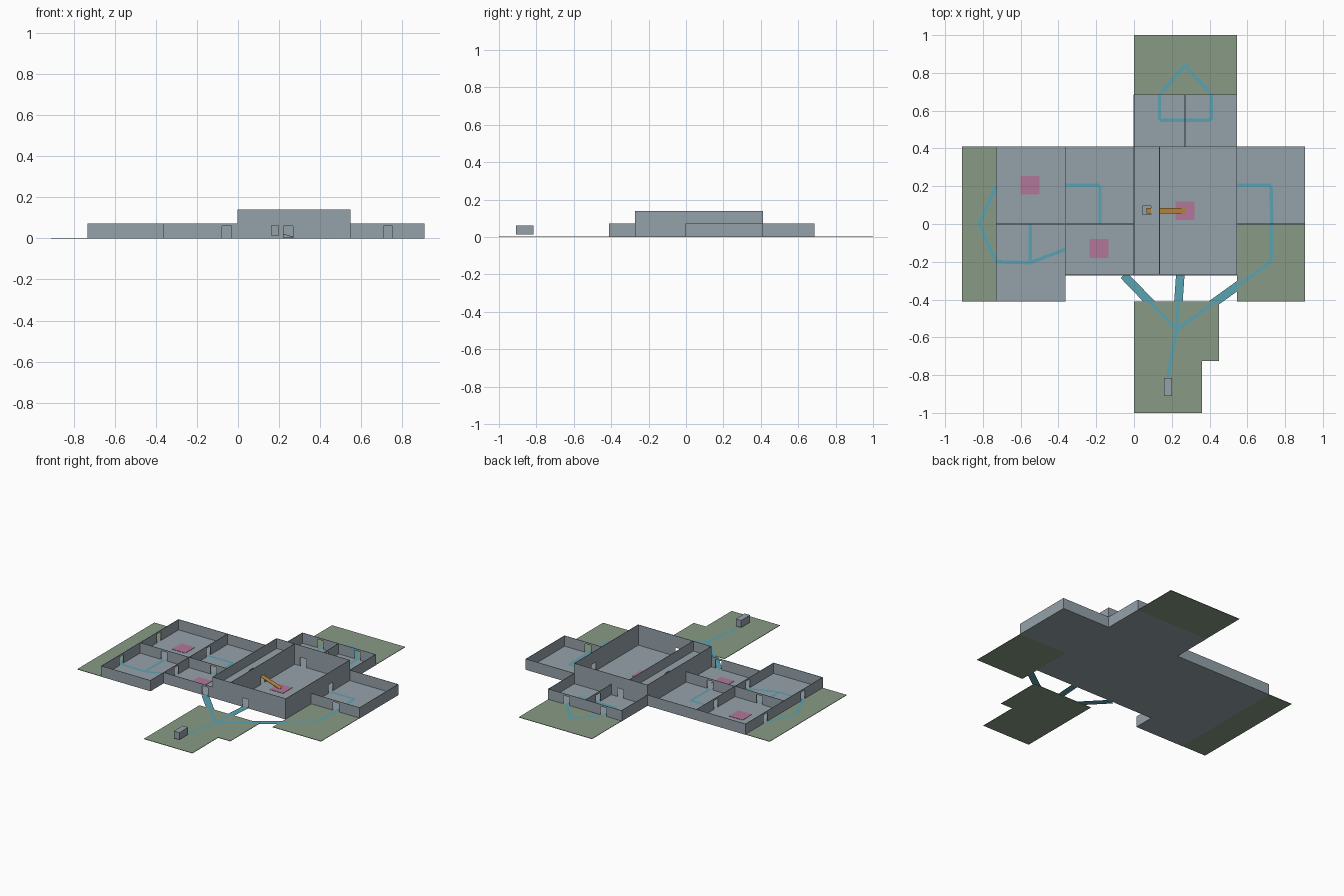
import bpy, bmesh, math
from mathutils import Vector

if "Cube" in bpy.data.objects:
    bpy.data.objects.remove(bpy.data.objects["Cube"])


def material(name, rgb):
    m = bpy.data.materials.new(name)
    m.diffuse_color = (*rgb, 1)
    m.use_nodes = True
    m.node_tree.nodes["Principled BSDF"].inputs["Base Color"].default_value = m.diffuse_color
    return m


GREY = material("wall_grey", (0.30, 0.36, 0.40))
GREEN = material("lawn_green", (0.25, 0.33, 0.235))
TEAL = material("path_teal", (0.10, 0.37, 0.45))
PINK = material("marker_pink", (0.45, 0.18, 0.32))
ORANGE = material("ramp_orange", (0.55, 0.26, 0.05))

LOW, TALL, MEZZ = 0.073, 0.14, 0.073   # wall heights and upper floor level
DOOR_W, DOOR_H = 0.045, 0.06
SLAB, THICK = 0.003, 0.003


def finish(bm, name, mat):
    me = bpy.data.meshes.new(name)
    bm.to_mesh(me)
    bm.free()
    me.materials.append(mat)
    ob = bpy.data.objects.new(name, me)
    bpy.context.collection.objects.link(ob)
    return ob


def add_box(bm, x0, x1, y0, y1, z0, z1):
    r = bmesh.ops.create_cube(bm, size=1)
    for v in r["verts"]:
        v.co = Vector((x1 if v.co.x > 0 else x0,
                       y1 if v.co.y > 0 else y0,
                       z1 if v.co.z > 0 else z0))


def boxes(name, mat, items):
    bm = bmesh.new()
    for b in items:
        add_box(bm, *b)
    return finish(bm, name, mat)


def wall(name, axis, at, a, b, h, doors=()):
    """Thin wall along 'x' or 'y' with door openings at the listed spots."""
    parts, cur = [], a
    for d in sorted(doors):
        lo, hi = d - DOOR_W / 2, d + DOOR_W / 2
        parts += [(cur, lo, 0, h), (lo, hi, DOOR_H, h)]
        cur = hi
    parts.append((cur, b, 0, h))
    t = THICK / 2
    items = []
    for s, e, z0, z1 in parts:
        if axis == 'x':
            items.append((s, e, at - t, at + t, z0, z1))
        else:
            items.append((at - t, at + t, s, e, z0, z1))
    return boxes(name, GREY, items)


def paths(name, mat, segments, width, z):
    """Flat strips between pairs of ground points."""
    bm = bmesh.new()
    for p, q in segments:
        p, q = Vector(p), Vector(q)
        d = (q - p).normalized()
        n = Vector((-d.y, d.x)) * width / 2
        bm.faces.new([bm.verts.new((*c, z))
                      for c in (p - n, q - n, q + n, p + n)])
    return finish(bm, name, mat)


def chain(*pts):
    return list(zip(pts, pts[1:]))


# Room floors
boxes("room_floors", GREY, [
    (-0.73, -0.365, -0.41, 0.41, 0, SLAB),
    (-0.365, 0.545, -0.27, 0.41, 0, SLAB),
    (0.545, 0.905, 0, 0.41, 0, SLAB),
    (0, 0.545, 0.41, 0.685, 0, SLAB)])

# Outdoor lawns
boxes("lawns", GREEN, [
    (-0.91, -0.73, -0.41, 0.41, 0, SLAB),
    (0, 0.545, 0.685, 1.0, 0, SLAB),
    (0.545, 0.905, -0.41, 0, 0, SLAB),
    (0, 0.45, -0.725, -0.41, 0, SLAB),
    (0, 0.36, -1.0, -0.725, 0, SLAB)])

# Raised gallery floor with a hatch
boxes("gallery_floor", GREY, [
    (0, 0.135, -0.27, 0.05, MEZZ - SLAB, MEZZ),
    (0, 0.135, 0.095, 0.41, MEZZ - SLAB, MEZZ),
    (0, 0.045, 0.05, 0.095, MEZZ - SLAB, MEZZ),
    (0.09, 0.135, 0.05, 0.095, MEZZ - SLAB, MEZZ)])

# Left wing walls
wall("left_outer_wall", 'y', -0.73, -0.41, 0.41, LOW, (-0.2, 0.2))
wall("left_back_wall", 'x', 0.41, -0.73, 0, LOW)
wall("left_front_wall", 'x', -0.41, -0.73, -0.365, LOW)
wall("left_cross_wall", 'x', 0, -0.73, 0, LOW, (-0.55, -0.18))
wall("left_inner_wall", 'y', -0.365, -0.41, 0.41, LOW, (-0.135, 0.205))
wall("middle_front_wall", 'x', -0.27, -0.365, 0, LOW, (-0.055,))

# Tall hall and gallery walls
wall("gallery_left_wall", 'y', 0, -0.27, 0.41, TALL)
wall("gallery_right_wall", 'y', 0.135, -0.27, 0.41, TALL, (0.07,))
wall("hall_front_wall", 'x', -0.27, 0, 0.545, TALL, (0.245,))
wall("hall_back_wall", 'x', 0.41, 0, 0.545, TALL, (0.2,))
wall("hall_right_wall", 'y', 0.545, -0.27, 0.41, TALL, (0.205,))

# Right wing walls
wall("right_front_wall", 'x', 0, 0.545, 0.905, LOW, (0.73,))
wall("right_back_wall", 'x', 0.41, 0.545, 0.905, LOW)
wall("right_outer_wall", 'y', 0.905, 0, 0.41, LOW)

# Rear wing walls
wall("rear_left_wall", 'y', 0, 0.41, 0.685, LOW)
wall("rear_right_wall", 'y', 0.545, 0.41, 0.685, LOW)
wall("rear_divider", 'y', 0.27, 0.41, 0.685, LOW, (0.55,))
wall("rear_back_wall", 'x', 0.685, 0, 0.545, LOW, (0.135, 0.41))

# Bridging paths between the front lawn and the building
hub = (0.225, -0.56)
side_lawn = (0.725, -0.2)
bridges = [((-0.055, -0.27), hub), ((0.245, -0.27), hub), (side_lawn, hub)]
paths("bridge_paths", TEAL, bridges, 0.045, 0.0015)

# Narrow floor paths linking the doors
routes = bridges + [(hub, (0.18, -0.81))]
routes += chain(side_lawn, (0.73, 0), (0.725, 0.205), (0.545, 0.205))
routes += chain((-0.73, 0.2), (-0.82, 0), (-0.73, -0.2), (-0.55, -0.205), (-0.55, 0))
routes += chain((-0.55, -0.205), (-0.365, -0.135))
routes += chain((-0.365, 0.205), (-0.18, 0.205), (-0.18, 0))
routes += chain((0.135, 0.685), (0.27, 0.84), (0.41, 0.685), (0.41, 0.55),
                (0.27, 0.55), (0.135, 0.55), (0.135, 0.685))
paths("floor_paths", TEAL, routes, 0.018, SLAB + 0.001)

# Square floor markers
boxes("floor_markers", PINK, [
    (x - 0.05, x + 0.05, y - 0.05, y + 0.05, SLAB, SLAB + 0.002)
    for x, y in ((-0.55, 0.205), (-0.185, -0.13), (0.27, 0.07))])

# Ramp rising from the hall to the gallery hatch
bm = bmesh.new()
add_box(bm, 0.065, 0.27, 0.055, 0.085, 0, 0.003)
for v in bm.verts:
    v.co.z += 0.004 if v.co.x > 0.1 else MEZZ - 0.003
finish(bm, "ramp", ORANGE)

# Floating block over the front lawn
boxes("lawn_block", GREY, [(0.16, 0.20, -0.91, -0.815, 0.015, 0.063)])
